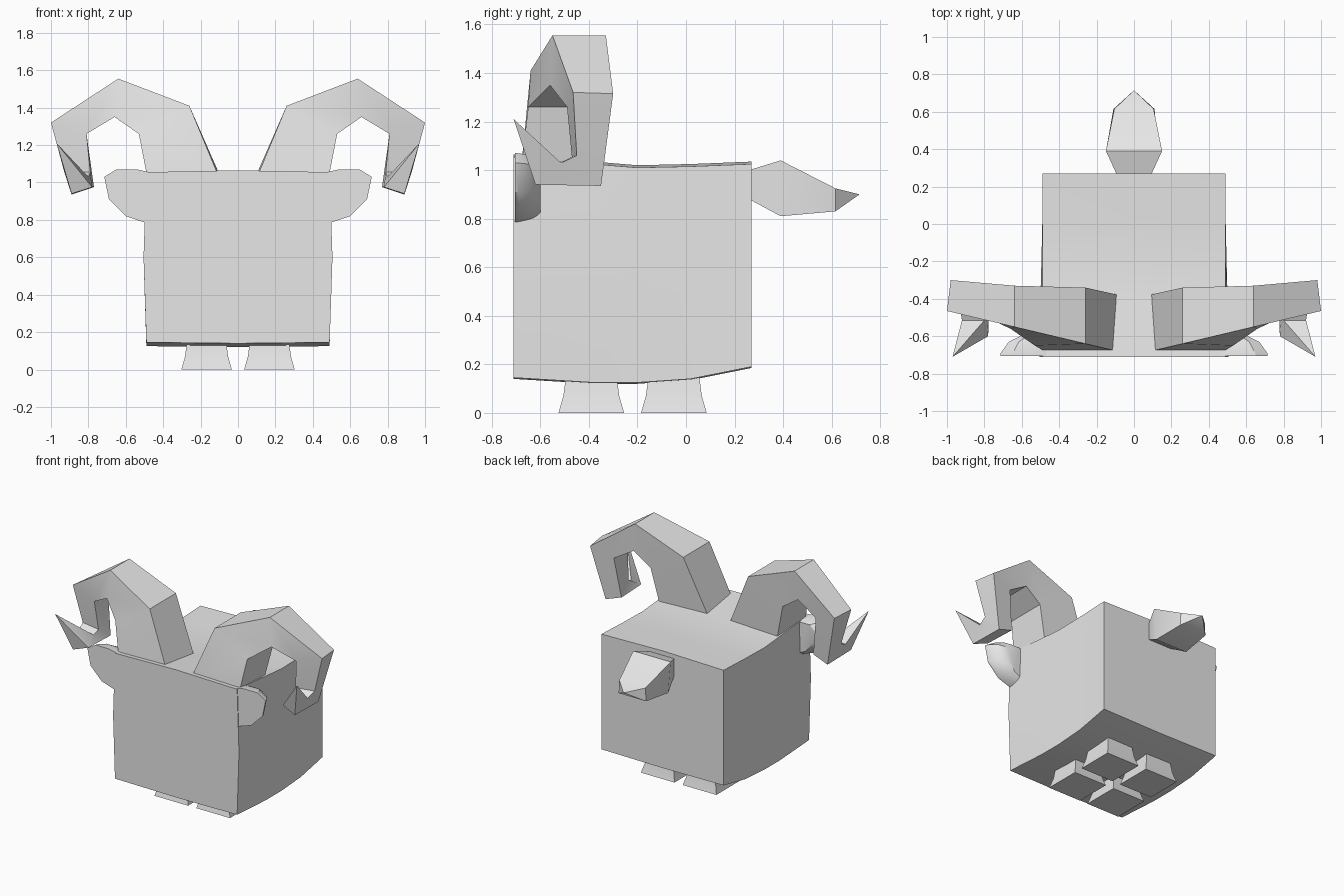
import bpy
import bmesh
import math

cube = bpy.data.objects.get("Cube")
if cube:
    bpy.data.objects.remove(cube, do_unlink=True)

grey = bpy.data.materials.new("light_grey")
grey.use_nodes = True
grey.diffuse_color = (0.8, 0.8, 0.8, 1)
grey.node_tree.nodes["Principled BSDF"].inputs["Base Color"].default_value = (0.8, 0.8, 0.8, 1)


def loft(name, rings, tip=None, mirror=False, inside_out=False):
    """Skin a row of equal rings, close the ends (optionally to a point)."""
    bm = bmesh.new()
    loops = [[bm.verts.new(p) for p in ring] for ring in rings]
    n = len(loops[0])
    for a, b in zip(loops, loops[1:]):
        for i in range(n):
            j = (i + 1) % n
            bm.faces.new((a[i], a[j], b[j], b[i]))
    bm.faces.new(loops[0])
    if tip:
        point = bm.verts.new(tip)
        for i in range(n):
            bm.faces.new((loops[-1][i], loops[-1][(i + 1) % n], point))
    else:
        bm.faces.new(loops[-1])
    bmesh.ops.recalc_face_normals(bm, faces=bm.faces)
    if inside_out:
        bmesh.ops.reverse_faces(bm, faces=bm.faces)
    mesh = bpy.data.meshes.new(name)
    bm.to_mesh(mesh)
    bm.free()
    mesh.materials.append(grey)
    obj = bpy.data.objects.new(name, mesh)
    bpy.context.collection.objects.link(obj)
    bpy.ops.object.select_all(action="DESELECT")
    obj.select_set(True)
    bpy.context.view_layer.objects.active = obj
    bpy.ops.object.shade_smooth_by_angle(angle=math.radians(30))
    if mirror:
        obj.modifiers.new("mirror", "MIRROR").use_mirror_merge = False
    return obj


# Boxy body: cross-sections from front to back (y, bottom, top, bulge)
def body_ring(y, low, high, bulge):
    right = [(0.49, y, low), (0.49 + bulge, y, 0.6), (0.49, y, high)]
    left = [(-x, y, z) for x, y, z in reversed(right)]
    return right + [(0, y, high + 0.01)] + left + [(0, y, low - 0.005)]


loft("body", [body_ring(*s) for s in (
    (-0.71, 0.145, 1.055, 0.015), (-0.38, 0.125, 1.025, 0.01),
    (-0.2, 0.125, 1.01, 0.005), (0.02, 0.14, 1.015, 0), (0.27, 0.19, 1.025, 0))])

# Curled horns: rings run outer back, outer front, inner front, inner back
loft("horns", [
    [(0.08, -0.38, 1.0), (0.09, -0.68, 1.0), (0.48, -0.68, 1.0), (0.47, -0.37, 1.0)],
    [(0.26, -0.34, 1.41), (0.26, -0.64, 1.41), (0.53, -0.65, 1.26), (0.53, -0.35, 1.26)],
    [(0.64, -0.33, 1.555), (0.64, -0.55, 1.555), (0.66, -0.56, 1.35), (0.66, -0.34, 1.35)],
    [(0.98, -0.3, 1.315), (1.0, -0.465, 1.32), (0.81, -0.49, 1.26), (0.81, -0.33, 1.26)],
    [(0.89, -0.35, 0.935), (0.93, -0.45, 1.06), (0.79, -0.47, 1.055), (0.77, -0.36, 0.975)],
    [(0.89, -0.62, 0.94), (0.92, -0.515, 1.03), (0.8, -0.515, 1.03), (0.78, -0.6, 0.975)],
], tip=(0.97, -0.71, 1.21), mirror=True)

# Ears: flat front outline, rounded in towards the back
ear = [(0.45, 1.05), (0.54, 1.07), (0.65, 1.07), (0.715, 1.03),
       (0.69, 0.91), (0.6, 0.82), (0.45, 0.77)]


def ear_ring(y, shrink):
    return [(0.45 + (x - 0.45) * shrink, y, 0.94 + (z - 0.94) * (0.5 + shrink / 2))
            for x, z in ear]


loft("ears", [ear_ring(-0.705, 1), ear_ring(-0.69, 0.99), ear_ring(-0.63, 0.83),
              ear_ring(-0.6, 0.6)], mirror=True)


# Tail: a faceted wedge that narrows to a point
def tail_ring(y, top_half, low_half, high, low):
    return [(top_half, y, high), (-top_half, y, high), (-low_half, y, low), (low_half, y, low)]


loft("tail", [tail_ring(0.26, 0.09, 0.09, 1.0, 0.88),
              tail_ring(0.39, 0.15, 0.13, 1.04, 0.81),
              tail_ring(0.615, 0.105, 0.11, 0.925, 0.83)],
     tip=(0, 0.715, 0.9), inside_out=True)


# Stubby legs, flared at the feet
def leg_ring(cy, z, half):
    return [(0.168 + sx * half, cy + sy * half, z)
            for sx, sy in ((1, 1), (-1, 1), (-1, -1), (1, -1))]


for name, cy in (("front_legs", -0.39), ("back_legs", -0.05)):
    loft(name, [leg_ring(cy, 0, 0.135), leg_ring(cy, 0.07, 0.115),
                leg_ring(cy, 0.17, 0.102)], mirror=True)
